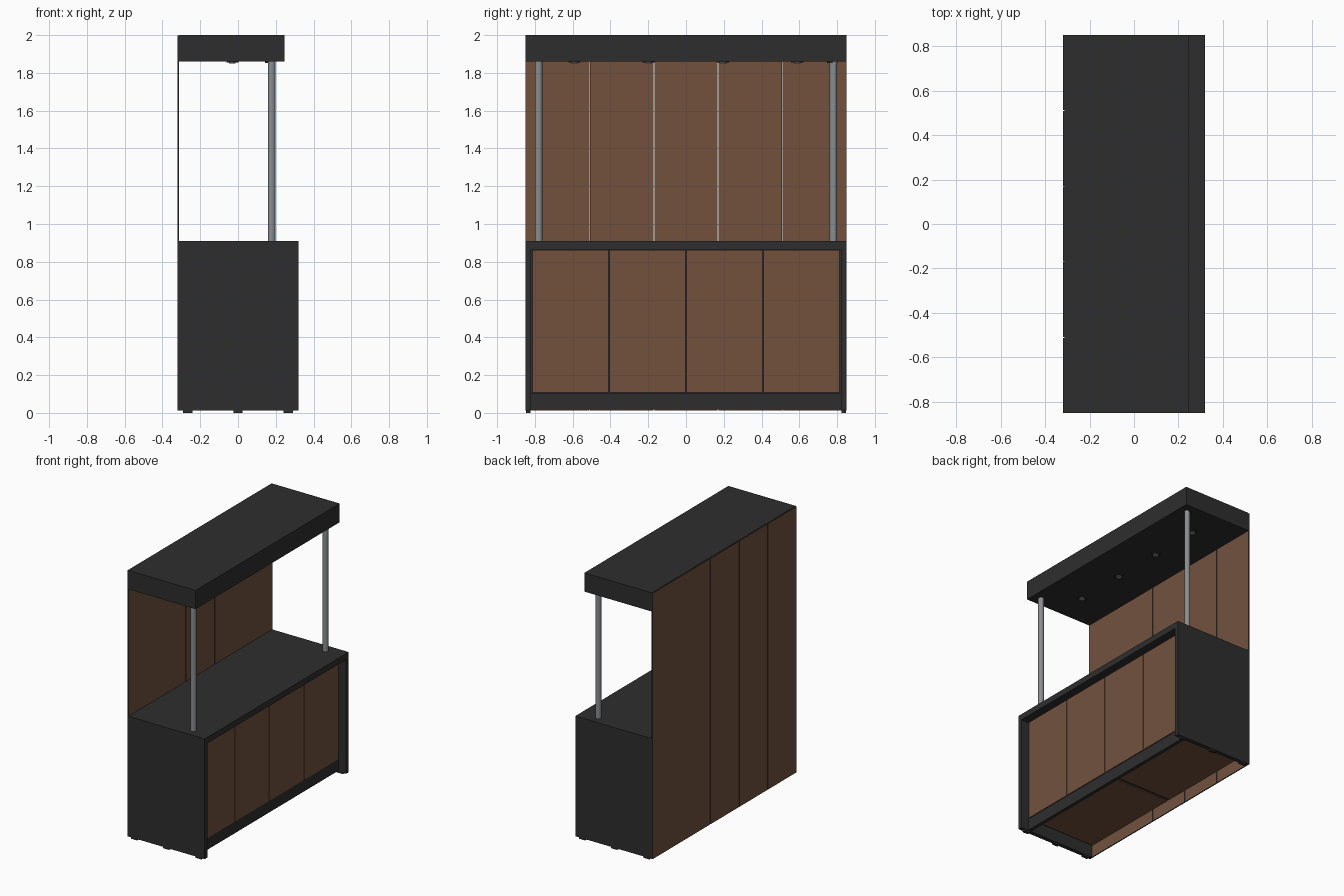
import bpy
from mathutils import Vector

cube = bpy.data.objects.get("Cube")
if cube:
    bpy.data.objects.remove(cube, do_unlink=True)


def material(name, rgb, rough=0.6):
    m = bpy.data.materials.new(name)
    m.use_nodes = True
    m.diffuse_color = (*rgb, 1)
    bsdf = m.node_tree.nodes["Principled BSDF"]
    bsdf.inputs["Base Color"].default_value = (*rgb, 1)
    bsdf.inputs["Roughness"].default_value = rough
    return m


BLACK = material("charcoal", (0.027, 0.027, 0.027))
WOOD = material("walnut_brown", (0.17, 0.083, 0.048))
STEEL = material("steel_grey", (0.25, 0.27, 0.28))


def box(name, x, y, z, mat):
    """Box from (min, max) ranges on each axis."""
    bpy.ops.mesh.primitive_cube_add(size=1)
    ob = bpy.context.object
    ob.name = name
    lo, hi = Vector((x[0], y[0], z[0])), Vector((x[1], y[1], z[1]))
    for v in ob.data.vertices:
        v.co = [lo[i] if v.co[i] < 0 else hi[i] for i in range(3)]
    ob.data.materials.append(mat)
    return ob


def rod(name, x, y, z, radius, mat, sides=24):
    bpy.ops.mesh.primitive_cylinder_add(vertices=sides, radius=radius, depth=z[1] - z[0],
                                        location=(x, y, sum(z) / 2))
    ob = bpy.context.object
    ob.name = name
    ob.data.materials.append(mat)
    bpy.ops.object.shade_smooth_by_angle()
    return ob


BACK, FRONT, HALF = -0.32, 0.32, 0.85
INNER = BACK + 0.008          # front face of the back boards
BOTTOM, COUNTER = 0.012, 0.91

# Canopy and counter top
box("canopy", (INNER, 0.245), (-HALF, HALF), (1.86, 2), BLACK)
box("counter_top", (INNER, FRONT), (-HALF, HALF), (0.865, COUNTER), BLACK)

# Cabinet body and kick board
box("cabinet_body", (INNER, 0.24), (-0.82, 0.82), (0.105, 0.865), BLACK)
box("kick_board", (0.23, 0.255), (-0.82, 0.82), (BOTTOM + 0.005, 0.105), BLACK)

# Five full-height back boards with dark edges
width = 2 * HALF / 5
for i in range(5):
    y = -HALF + i * width
    board = box(f"back_board_{i + 1}", (BACK, INNER),
                (y + (0.002 if i else 0), y + width - (0.002 if i < 4 else 0)),
                (BOTTOM, 1.998), WOOD)
    board.data.materials.append(BLACK)
    for face in board.data.polygons:
        face.material_index = 0 if abs(face.normal.x) > 0.5 else 1

# Four doors
for i in range(4):
    y = -0.816 + i * 0.408
    box(f"door_{i + 1}", (0.24, 0.26), (y + 0.003, y + 0.405), (0.107, 0.862), WOOD)

for side, label in ((-1, "near"), (1, "far")):
    # End panel and its feet
    box(f"end_panel_{label}", (INNER, FRONT), sorted((side * 0.82, side * HALF)),
        (BOTTOM, 0.865), BLACK)
    for n, x in enumerate((-0.265, 0, 0.265)):
        box(f"foot_{label}_{n + 1}", (x - 0.025, x + 0.025),
            sorted((side * 0.823, side * 0.847)), (0, BOTTOM), BLACK)
    # Cabinet floor, seen from below
    box(f"floor_panel_{label}", (INNER + 0.005, 0.215), sorted((side * 0.012, side * 0.81)),
        (0.098, 0.105), WOOD)
    # Canopy post
    rod(f"post_{label}", 0.178, side * 0.78, (COUNTER, 1.86), 0.02, STEEL)

rod("post_flange", 0.17, 0.775, (1.853, 1.86), 0.028, BLACK)

# Downlights under the canopy
for i in range(4):
    y = -0.59 + i * 0.393
    rod(f"downlight_{i + 1}", -0.03, y, (1.854, 1.86), 0.032, BLACK)
    rod(f"downlight_lens_{i + 1}", -0.03, y, (1.849, 1.854), 0.018, STEEL)
